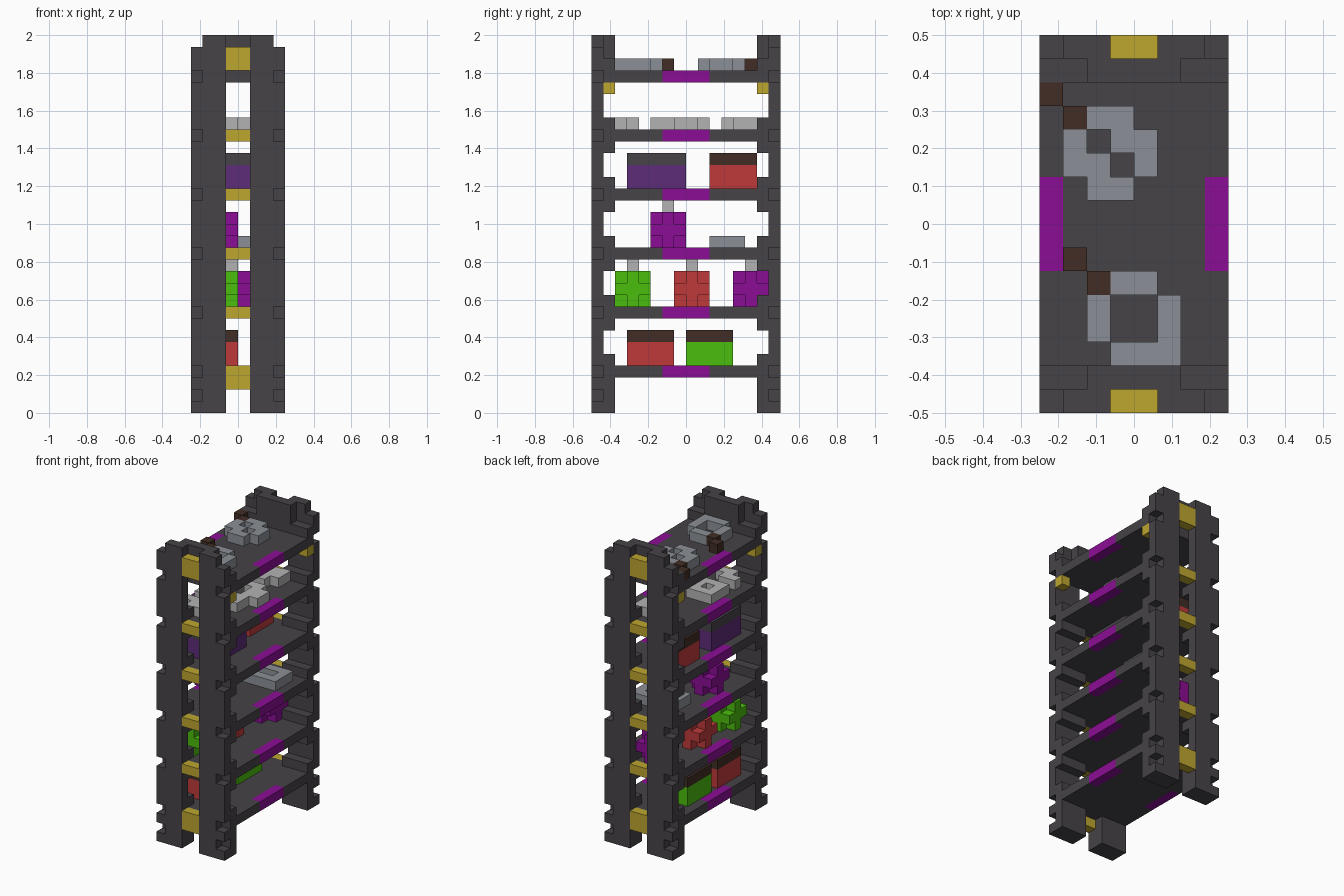
import bpy, bmesh
from mathutils import Vector

cube = bpy.data.objects.get("Cube")
if cube:
    bpy.data.objects.remove(cube)

UNIT = 1 / 16
WIDE, DEEP = 8, 16
SHELVES = range(3, 29, 5)
DIRECTIONS = [Vector(d) for d in
              ((1, 0, 0), (-1, 0, 0), (0, 1, 0), (0, -1, 0), (0, 0, 1), (0, 0, -1))]


def material(name, *rgb):
    mat = bpy.data.materials.new(name)
    mat.use_nodes = True
    mat.diffuse_color = (*rgb, 1)
    mat.node_tree.nodes["Principled BSDF"].inputs["Base Color"].default_value = (*rgb, 1)
    return mat


charcoal = material("charcoal", .062, .056, .064)
gold = material("gold", .51, .38, .028)
magenta = material("magenta", .26, .004, .30)
steel = material("steel_grey", .26, .28, .31)
pale = material("pale_grey", .45, .45, .45)
red = material("red", .52, .042, .042)
green = material("green", .07, .51, .004)
violet = material("dark_violet", .11, .025, .19)
brown = material("dark_brown", .053, .026, .018)


def block(x0, x1, y0, y1, z0, z1):
    """Set of grid cells filling a box."""
    return {(x, y, z) for x in range(x0, x1) for y in range(y0, y1) for z in range(z0, z1)}


def mirrored(cells):
    """Repeat cells across both vertical centre planes."""
    cells = cells | {(WIDE - 1 - x, y, z) for x, y, z in cells}
    return cells | {(x, DEEP - 1 - y, z) for x, y, z in cells}


def build(name, *groups):
    """Make one object from (cells, material) groups, keeping only outside faces."""
    filled = set().union(*(cells for cells, mat in groups))
    bm = bmesh.new()
    mesh = bpy.data.meshes.new(name)
    for slot, (cells, mat) in enumerate(groups):
        mesh.materials.append(mat)
        for cell in sorted(cells):
            for d in DIRECTIONS:
                if tuple(int(c + s) for c, s in zip(cell, d)) in filled:
                    continue
                side = Vector((d.y, d.z, d.x)) / 2
                up = d.cross(side)
                mid = Vector(cell) + Vector((.5, .5, .5)) + d / 2
                mid -= Vector((WIDE / 2, DEEP / 2, 0))
                ring = (mid - side - up, mid + side - up, mid + side + up, mid - side + up)
                face = bm.faces.new([bm.verts.new(p * UNIT) for p in ring])
                face.material_index = slot
    bmesh.ops.remove_doubles(bm, verts=bm.verts, dist=UNIT / 100)
    bmesh.ops.dissolve_limit(bm, angle_limit=.01, verts=bm.verts, edges=bm.edges,
                             delimit={'MATERIAL'})
    bm.to_mesh(mesh)
    bm.free()
    obj = bpy.data.objects.new(name, mesh)
    bpy.context.collection.objects.link(obj)


# Corner posts with feet, brackets and notched outer corners
post = block(0, 3, 0, 1, 0, 31) | block(1, 3, 0, 1, 31, 32) | block(0, 3, 1, 2, 0, 3)
for z in SHELVES:
    post |= block(0, 3, 1, 2, z + 1, z + 2)
    if z != SHELVES[-1]:
        post |= block(0, 3, 1, 2, z - 1, z)
    post.discard((0, 0, z))
post.discard((0, 0, 1))
post |= block(2, 4, 1, 2, 29, 32)
build("corner_posts", (mirrored(post), charcoal))

# Gold cross bars between the posts, and small corner lamps
bars = block(3, 4, 0, 1, 2, 4) | block(3, 4, 0, 1, 29, 31)
for z in SHELVES[1:-1]:
    bars |= block(3, 4, 0, 1, z, z + 1)
build("cross_bars", (mirrored(bars), gold))
build("corner_lamps", (mirrored(block(0, 1, 1, 2, 27, 28)), gold))

# Shelves with a magenta inlay on the middle of each long edge
for level, z in enumerate(SHELVES):
    board = block(0, WIDE, 1, DEEP - 1, z, z + 1)
    inlay = mirrored(block(0, 1, 6, 8, z, z + 1))
    build(f"shelf_{level + 1}", (board - inlay, charcoal), (inlay, magenta))


# Lidded boxes
def lidded_box(name, x1, y0, y1, z, body, lid):
    build(name, (block(1, x1, y0, y1, z, z + 2), body),
          (block(1, x1, y0, y1, z + 2, z + 3), lid))


lidded_box("red_box_low", 4, 3, 7, 4, red, brown)
lidded_box("green_box", 4, 8, 12, 4, green, brown)
lidded_box("violet_box", 5, 3, 8, 19, violet, charcoal)
lidded_box("red_box_high", 4, 10, 14, 19, red, brown)


# Flasks: a cube without its corners, and a stopper on top
def flask(name, x, y, z, colour):
    body = block(x, x + 3, y, y + 3, z, z + 3)
    corners = {(x + i, y + j, z + k) for i in (0, 2) for j in (0, 2) for k in (0, 2)}
    build(name, (body - corners, colour), ({(x + 1, y + 1, z + 3)}, pale))


flask("green_flask", 1, 2, 9, green)
flask("red_flask", 1, 7, 9, red)
flask("magenta_flask", 2, 12, 9, magenta)
flask("magenta_flask_high", 1, 5, 14, magenta)


# Flat metal pieces lying on the shelves
def flat(z, *rects):
    return set().union(*(block(*r, z, z + 1) for r in rects))


build("steel_ring", (flat(14, (2, 7, 10, 13)) - flat(14, (3, 6, 11, 12)), steel))

build("pale_ring", (flat(24, (1, 4, 5, 8)) - flat(24, (2, 3, 6, 7)), pale))
build("pale_hook", (flat(24, (4, 6, 5, 7), (5, 7, 7, 9), (4, 6, 9, 10)), pale))
build("pale_front_piece", (flat(24, (2, 4, 2, 3), (1, 3, 3, 4)), pale))
build("pale_back_piece", (flat(24, (3, 5, 11, 12), (4, 6, 12, 14)), pale))

build("top_front_ring",
      (flat(29, (2, 3, 3, 5), (3, 5, 5, 6), (5, 6, 2, 5), (3, 6, 2, 3)), steel),
      (flat(29, (1, 2, 6, 7), (2, 3, 5, 6)), brown))
build("top_back_ring",
      (flat(29, (2, 4, 12, 13), (1, 2, 10, 12), (4, 5, 10, 12), (2, 3, 10, 11),
            (3, 4, 11, 12), (2, 4, 9, 10)), steel),
      (flat(29, (0, 1, 13, 14), (1, 2, 12, 13)), brown))
